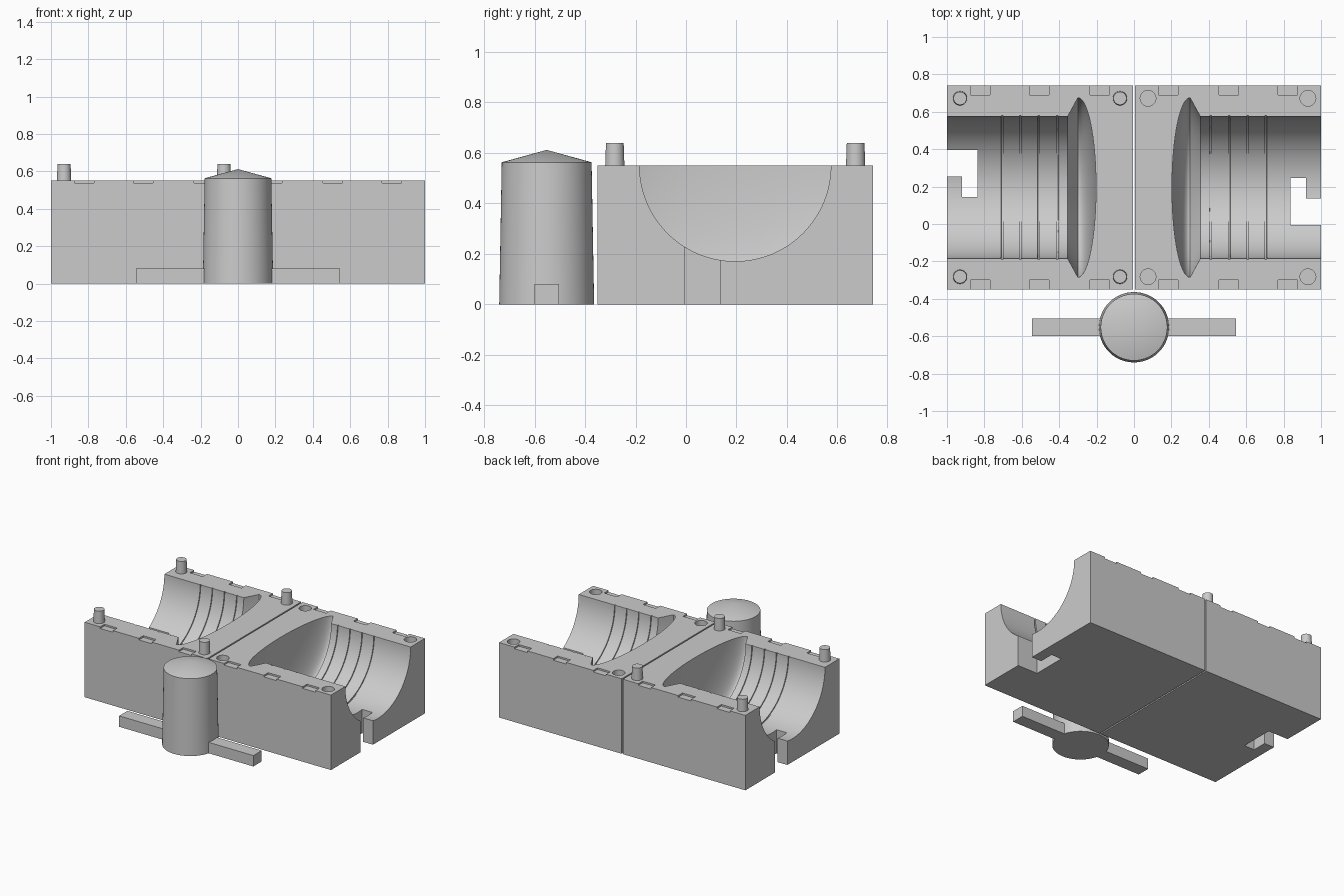
import bpy, bmesh, math
from mathutils import Matrix

cube = bpy.data.objects.get("Cube")
if cube:
    bpy.data.objects.remove(cube)

grey = bpy.data.materials.new("plain grey")
grey.use_nodes = True
GREY = (0.6, 0.6, 0.6, 1)
grey.diffuse_color = GREY
grey.node_tree.nodes["Principled BSDF"].inputs["Base Color"].default_value = GREY

TOP = 0.55       # parting plane height
MID = 0.195      # y of the bore axis
HALF = 0.545     # half depth of a block
PEG_Y = 0.477    # peg distance from the bore axis


def add_object(name, bm):
    bmesh.ops.recalc_face_normals(bm, faces=bm.faces)
    mesh = bpy.data.meshes.new(name)
    bm.to_mesh(mesh)
    bm.free()
    mesh.materials.append(grey)
    obj = bpy.data.objects.new(name, mesh)
    bpy.context.collection.objects.link(obj)
    return obj


def box(name, x, y, z):
    bm = bmesh.new()
    bmesh.ops.create_cube(bm, size=1)
    for v in bm.verts:
        v.co = [a + (b - a) * (c + 0.5) for (a, b), c in zip((x, y, z), v.co)]
    return add_object(name, bm)


def lathe(name, profile, matrix, steps):
    """Revolve (radius, height) points around z, then place the result."""
    bm = bmesh.new()
    verts = [bm.verts.new((r, 0, h)) for r, h in profile]
    edges = [bm.edges.new(pair) for pair in zip(verts, verts[1:])]
    bmesh.ops.spin(bm, geom=verts + edges, axis=(0, 0, 1), cent=(0, 0, 0),
                   angle=math.tau, steps=steps, use_duplicate=False)
    bmesh.ops.remove_doubles(bm, verts=bm.verts, dist=1e-5)
    bm.transform(matrix)
    return add_object(name, bm)


def combine(target, tools, operation):
    for tool in tools:
        mod = target.modifiers.new("combine", "BOOLEAN")
        mod.operation, mod.solver, mod.object = operation, "EXACT", tool
        bpy.context.view_layer.objects.active = target
        bpy.ops.object.modifier_apply(modifier=mod.name)
        bpy.data.objects.remove(tool)


def smooth(obj):
    bpy.ops.object.select_all(action="DESELECT")
    obj.select_set(True)
    bpy.context.view_layer.objects.active = obj
    bpy.ops.object.shade_smooth_by_angle(angle=math.radians(25))


def cavity_profile():
    # domed end, flared rim, ringed bore
    points = []
    for i in range(17):
        a = math.pi / 2 * i / 16
        points.append((0.48 * math.sin(a), 0.3 - 0.097 * math.cos(a)))
    points.append((0.379, 0.355))
    for x in (0.41, 0.51, 0.608, 0.705):
        points += [(0.379, x - 0.005), (0.386, x - 0.004),
                   (0.386, x + 0.004), (0.379, x + 0.005)]
    return points + [(0.379, 1.1), (0, 1.1)]


def mould_half(name, side):
    """Block with cavity, hooked slot and pry notches; side is +1 or -1."""
    def span(a, b, centre=0):
        return tuple(sorted((centre + side * a, centre + side * b)))

    block = box(name, span(0.005, 1), (MID - HALF, MID + HALF), (0, TOP))
    place = Matrix.Translation((0, MID, TOP)) @ Matrix.Rotation(side * math.pi / 2, 4, "Y")
    cutters = [lathe("cavity_cutter", cavity_profile(), place, 128)]

    # hooked slot through the floor
    through = (-0.1, TOP + 0.1)
    cutters.append(box("slot_cutter", span(0.837, 1.1), span(-0.2, -0.058, MID), through))
    cutters.append(box("hook_cutter", span(0.837, 0.92), span(-0.15, 0.05, MID), through))

    # shallow pry notches along both long edges
    for x in (0.183, 0.507, 0.822):
        for end in (-1, 1):
            y = tuple(sorted((MID + end * (HALF - 0.05), MID + end * (HALF + 0.05))))
            cutters.append(box("notch_cutter", (side * x - 0.052, side * x + 0.052),
                               y, (TOP - 0.012, TOP + 0.1)))

    # sockets on the left half
    spots = [(x, MID + e * PEG_Y) for x in (0.075, 0.93) for e in (-1, 1)]
    if side > 0:
        for x, y in spots:
            cutters.append(lathe("socket_cutter",
                                 [(0, -0.1), (0.042, -0.1), (0.042, 0.1), (0, 0.1)],
                                 Matrix.Translation((x, y, TOP)), 32))
    combine(block, cutters, "DIFFERENCE")
    smooth(block)

    # pegs on the right half
    if side < 0:
        for i, (x, y) in enumerate(spots):
            peg = lathe(f"locating_peg_{i + 1}",
                        [(0.038, 0), (0.035, 0.09), (0, 0.09)],
                        Matrix.Translation((-x, y, TOP)), 32)
            smooth(peg)


mould_half("right_mould_half", -1)
mould_half("left_mould_half", 1)

# tapered plug with a conical tip and a cross bar
plug = lathe("plug", [(0, 0), (0.188, 0), (0.178, 0.563), (0, 0.612)],
             Matrix.Translation((0, -0.552, 0)), 96)
bar = box("plug_bar", (-0.545, 0.545), (-0.6, -0.504), (0, 0.08))
combine(plug, [bar], "UNION")
smooth(plug)
